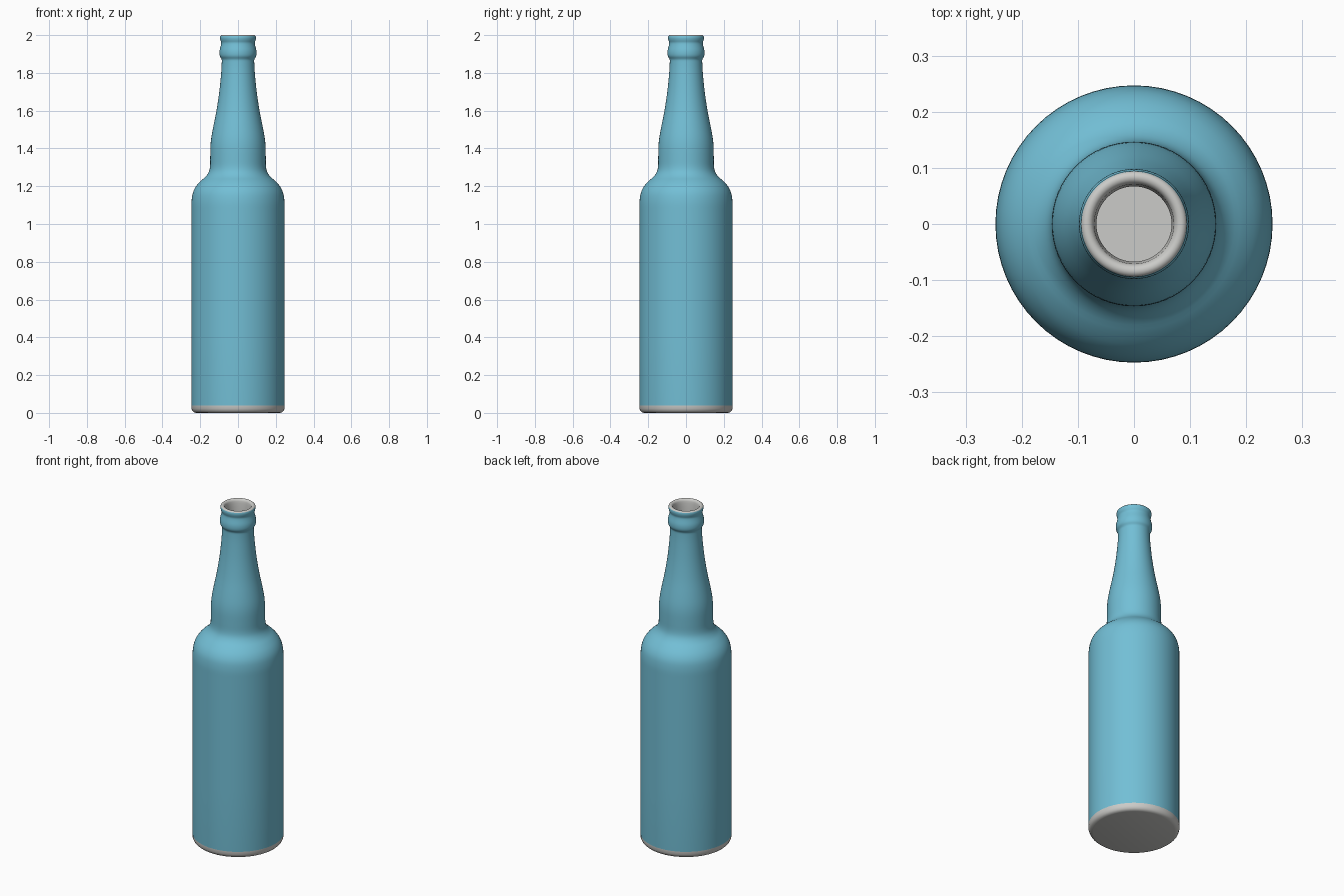
import bpy, bmesh, math
from mathutils import Vector

if "Cube" in bpy.data.objects:
    bpy.data.objects.remove(bpy.data.objects["Cube"])

SEGMENTS = 64


def material(name, rgb):
    mat = bpy.data.materials.new(name)
    mat.diffuse_color = (*rgb, 1.0)
    mat.use_nodes = True
    mat.node_tree.nodes["Principled BSDF"].inputs["Base Color"].default_value = mat.diffuse_color
    return mat


def smooth_path(points, steps=3):
    """Catmull-Rom curve through (radius, height) points."""
    pts = [Vector(p) for p in points]
    pts = [pts[0]] + pts + [pts[-1]]
    out = []
    for a, b, c, d in zip(pts, pts[1:], pts[2:], pts[3:]):
        for i in range(steps):
            t = i / steps
            out.append(0.5 * (2 * b + (c - a) * t + (2 * a - 5 * b + 4 * c - d) * t * t
                              + (3 * b - a - 3 * c + d) * t ** 3))
    return out + [pts[-1]]


# Rounded foot of the bottle
base = [Vector(p) for p in [(0.222, 0.0), (0.233, 0.003), (0.241, 0.010),
                            (0.246, 0.022), (0.247, 0.040)]]

# Shoulder, neck and collar
wall = [Vector((0.247, 0.4)), Vector((0.247, 0.75))] + smooth_path([
    (0.247, 1.08), (0.246, 1.12), (0.239, 1.165), (0.222, 1.20), (0.197, 1.228),
    (0.172, 1.25), (0.155, 1.275), (0.148, 1.305), (0.147, 1.35), (0.146, 1.41),
    (0.141, 1.46), (0.130, 1.52), (0.114, 1.60), (0.099, 1.70), (0.089, 1.80),
    (0.086, 1.855), (0.087, 1.872), (0.095, 1.886), (0.098, 1.90), (0.097, 1.92),
    (0.091, 1.945), (0.089, 1.96), (0.093, 1.973), (0.095, 1.985), (0.0935, 1.994)])

# Rounded mouth rim
lip = [Vector(p) for p in [(0.090, 1.998), (0.085, 2.0), (0.079, 1.999),
                           (0.074, 1.995), (0.071, 1.987), (0.070, 1.975)]]

# Hollow inside, following the outer wall down to the floor
inside = [Vector(p) for p in [(0.067, 1.955), (0.067, 1.80), (0.079, 1.70), (0.094, 1.60),
                              (0.121, 1.46), (0.127, 1.40), (0.128, 1.30), (0.150, 1.235),
                              (0.200, 1.185), (0.222, 1.14), (0.227, 1.08), (0.227, 0.05),
                              (0.215, 0.025)]]

profile = base + wall + lip + inside
blue_start, blue_end = len(base) - 1, len(base) + len(wall) - 1

# Revolve the profile into the bottle
bm = bmesh.new()
rings = []
for r, z in profile:
    rings.append([bm.verts.new((r * math.cos(2 * math.pi * k / SEGMENTS),
                                r * math.sin(2 * math.pi * k / SEGMENTS), z))
                  for k in range(SEGMENTS)])
for i, (low, high) in enumerate(zip(rings, rings[1:])):
    for k in range(SEGMENTS):
        n = (k + 1) % SEGMENTS
        face = bm.faces.new((low[k], low[n], high[n], high[k]))
        face.material_index = 1 if blue_start <= i < blue_end else 0
bm.faces.new(rings[0][::-1])   # underside
bm.faces.new(rings[-1])        # inner floor

mesh = bpy.data.meshes.new("bottle")
bm.to_mesh(mesh)
bm.free()
mesh.materials.append(material("light grey", (0.60, 0.60, 0.58)))
mesh.materials.append(material("sky blue", (0.17, 0.52, 0.67)))

bottle = bpy.data.objects.new("bottle", mesh)
bpy.context.collection.objects.link(bottle)
bpy.context.view_layer.objects.active = bottle
bottle.select_set(True)
bpy.ops.object.shade_smooth_by_angle(angle=math.radians(40))
